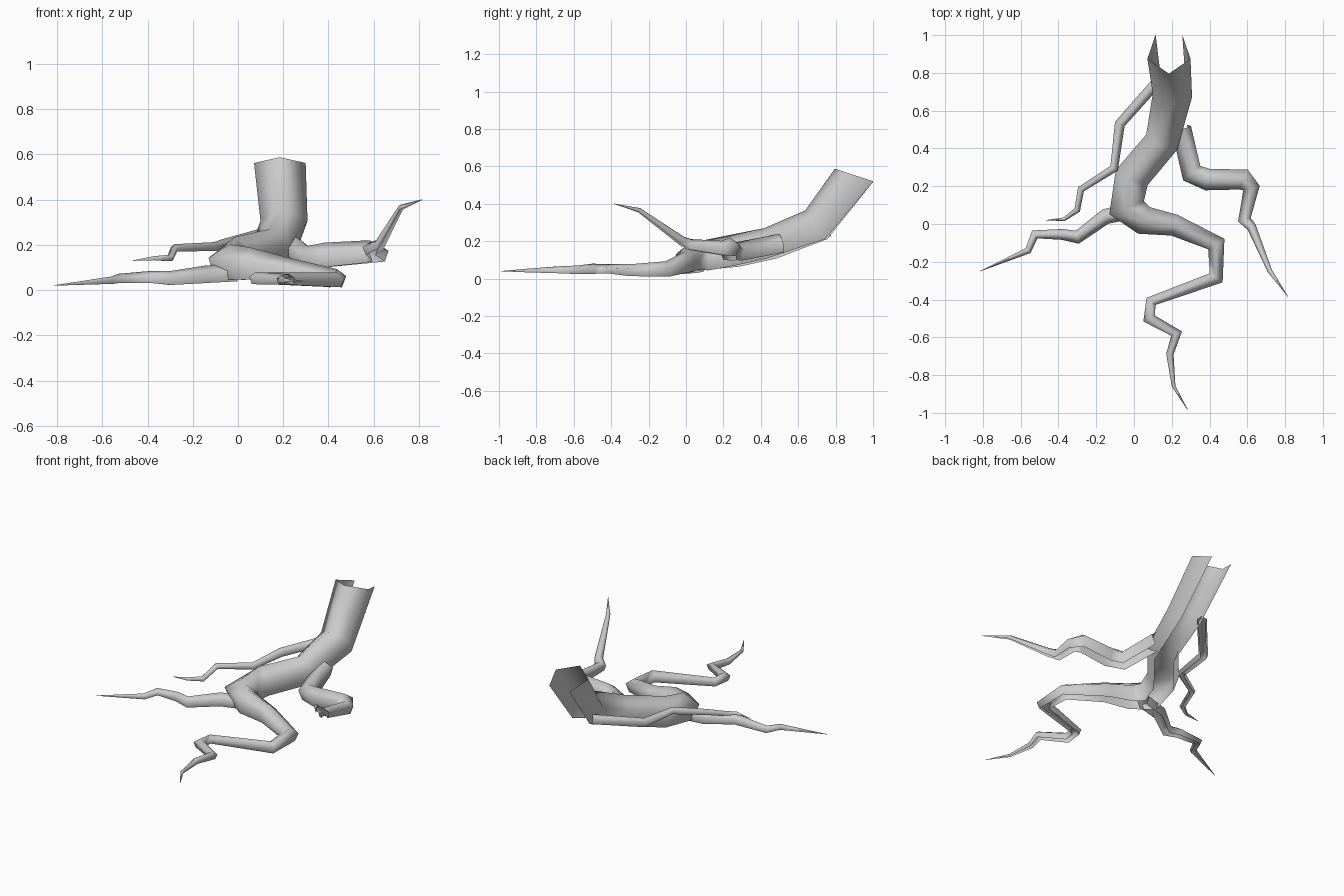
import bpy, bmesh, math
from mathutils import Vector

cube = bpy.data.objects.get("Cube")
if cube:
    bpy.data.objects.remove(cube)

grey = bpy.data.materials.new("root grey")
grey.use_nodes = True
COLOR = (0.6, 0.6, 0.6, 1)
grey.diffuse_color = COLOR
grey.node_tree.nodes["Principled BSDF"].inputs["Base Color"].default_value = COLOR
UP = Vector((0, 0, 1))


def root(name, path, start_dir=None):
    """Five-sided tube with an open underside; path holds (x, y, z, radius)."""
    pts = [Vector(p[:3]) for p in path]
    bm = bmesh.new()
    rings = []
    for i, p in enumerate(pts):
        before = (p - pts[i - 1]).normalized() if i else None
        after = (pts[i + 1] - p).normalized() if i + 1 < len(pts) else None
        a, b = before or after, after or before
        along = (a + b).normalized()
        mitre = min(1 / max(along.dot(b), 0.1), 1.45)
        if i == 0 and start_dir:
            along = Vector(start_dir).normalized()
        side = along.cross(UP).normalized()
        up = side.cross(along)
        ring = []
        for k in range(5):
            t = math.radians(-54 + 72 * k)
            ring.append(bm.verts.new(p + path[i][3] * (
                side * math.cos(t) * mitre + up * math.sin(t))))
        rings.append(ring)
    for r, s in zip(rings, rings[1:]):
        for k in range(4):
            bm.faces.new((r[k], r[k + 1], s[k + 1], s[k]))
    bmesh.ops.recalc_face_normals(bm, faces=bm.faces)
    mesh = bpy.data.meshes.new(name)
    bm.to_mesh(mesh)
    bm.free()
    mesh.materials.append(grey)
    for f in mesh.polygons:
        f.use_smooth = True
    obj = bpy.data.objects.new(name, mesh)
    bpy.context.collection.objects.link(obj)


# Thick stem that bends down and winds along the ground to the front
root("main_root", [
    (.185, .91, .55, .12), (.205, .70, .28, .105), (.15, .44, .18, .093),
    (-.01, .25, .14, .095), (-.04, .09, .115, .088), (.05, .02, .11, .078),
    (.21, -.005, .085, .06), (.435, -.105, .048, .045), (.435, -.285, .042, .036),
    (.09, -.41, .05, .027), (.08, -.50, .05, .03), (.225, -.58, .045, .025),
    (.19, -.69, .045, .02), (.21, -.86, .042, .01), (.285, -.985, .04, .001)],
    start_dir=(0, -.31, -.95))

# Left branch that rises to a point
root("left_root", [
    (.25, .51, .185, .055), (.305, .27, .14, .055), (.39, .235, .15, .06),
    (.58, .235, .165, .055), (.622, .19, .16, .042), (.585, .02, .18, .032),
    (.625, -.02, .20, .026), (.72, -.25, .365, .013), (.815, -.385, .40, .001)])

# Low branch on the right
root("right_front_root", [
    (-.01, .07, .075, .045), (-.15, .04, .065, .042), (-.30, -.07, .05, .034),
    (-.38, -.055, .055, .03), (-.525, -.055, .05, .022), (-.56, -.14, .042, .018),
    (-.815, -.25, .02, .001)])

# Thin branch at the back right
root("right_back_root", [
    (.13, .76, .25, .03), (-.075, .53, .195, .028), (-.105, .295, .19, .022),
    (-.28, .185, .185, .018), (-.30, .075, .14, .016), (-.37, .025, .14, .01),
    (-.465, .02, .13, .001)])
